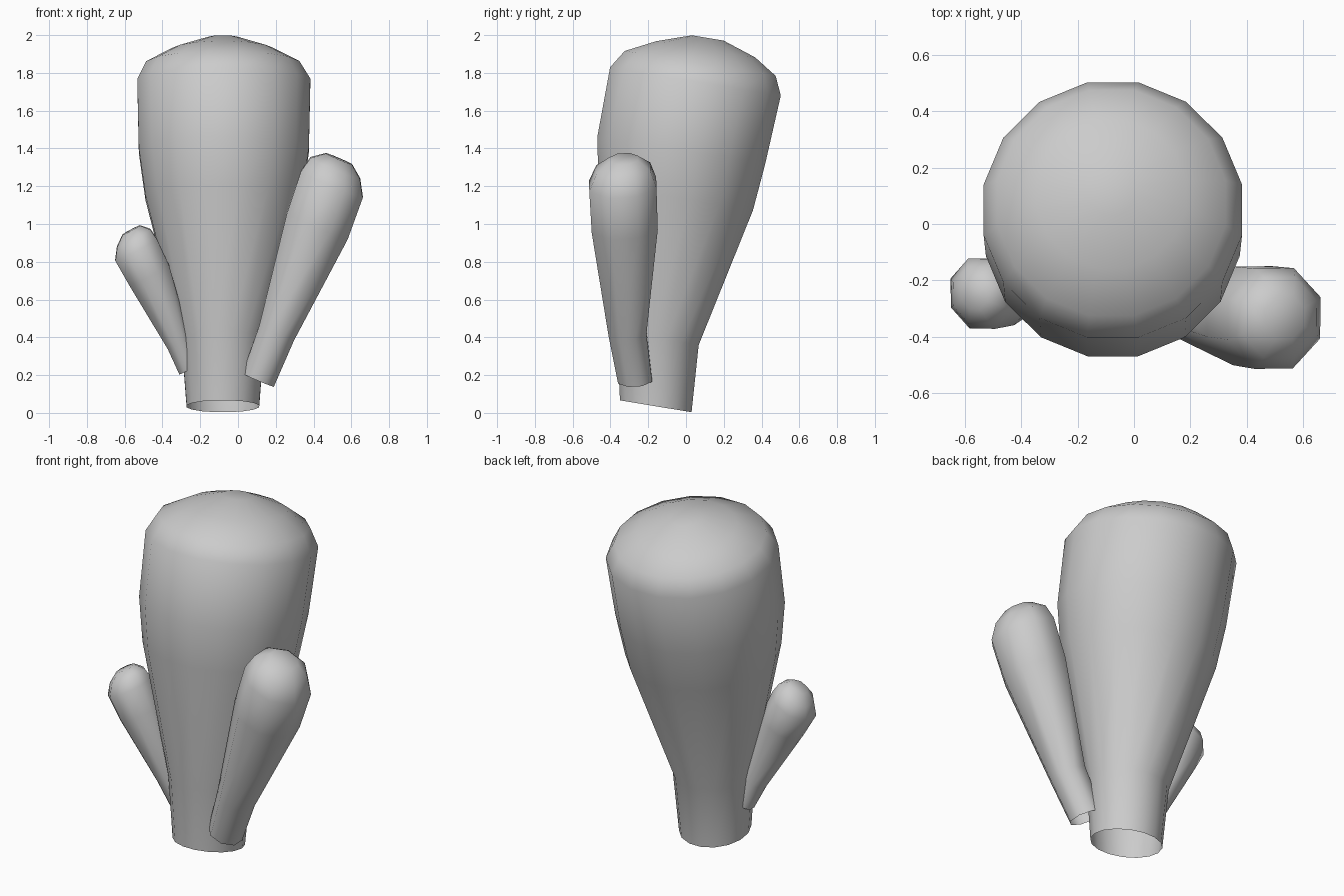
import bpy, bmesh, math
from mathutils import Vector

if "Cube" in bpy.data.objects:
    bpy.data.objects.remove(bpy.data.objects["Cube"])


def lobe(name, sides, normal, rings):
    """Loft tilted rings (x, y, z, flat-to-flat radius): open base, closed rounded top."""
    rot = Vector((0, 0, 1)).rotation_difference(Vector(normal).normalized())
    bm = bmesh.new()
    loops = []
    for x, y, z, r in rings:
        r /= math.cos(math.pi / sides)
        loop = []
        for i in range(sides):
            a = 2 * math.pi * (i + 0.5) / sides
            p = rot @ Vector((r * math.cos(a), r * math.sin(a), 0))
            loop.append(bm.verts.new(p + Vector((x, y, z))))
        loops.append(loop)
    for lo, hi in zip(loops, loops[1:]):
        for i in range(sides):
            j = (i + 1) % sides
            bm.faces.new((lo[i], lo[j], hi[j], hi[i]))
    bm.faces.new(loops[-1])
    for f in bm.faces:
        f.smooth = True
    mesh = bpy.data.meshes.new(name)
    bm.to_mesh(mesh)
    bm.free()
    ob = bpy.data.objects.new(name, mesh)
    bpy.context.collection.objects.link(ob)
    return ob


# Large central lobe, leaning back
lobe("main_lobe", 16, (0, 0.165, 1), [
    (-0.08, -0.16, 0.035, 0.192),
    (-0.08, -0.15, 0.395, 0.22),
    (-0.075, -0.055, 1.14, 0.415),
    (-0.075, -0.025, 1.39, 0.45),
    (-0.075, 0.05, 1.755, 0.458),
    (-0.08, 0.075, 1.85, 0.405),
    (-0.08, 0.105, 1.925, 0.265),
    (-0.08, 0.115, 1.985, 0.085),
])

# Medium side lobe on the right
lobe("right_lobe", 8, (0.43, -0.06, 1), [
    (0.107, -0.27, 0.175, 0.09),
    (0.205, -0.31, 0.425, 0.1),
    (0.42, -0.325, 0.99, 0.175),
    (0.497, -0.335, 1.21, 0.178),
    (0.515, -0.332, 1.295, 0.143),
    (0.535, -0.33, 1.345, 0.075),
])

# Small side lobe on the left
lobe("left_lobe", 8, (-0.53, -0.08, 1), [
    (-0.262, -0.175, 0.23, 0.055),
    (-0.315, -0.2, 0.37, 0.065),
    (-0.47, -0.24, 0.73, 0.118),
    (-0.54, -0.247, 0.865, 0.124),
    (-0.552, -0.25, 0.925, 0.1),
    (-0.565, -0.25, 0.968, 0.052),
])
